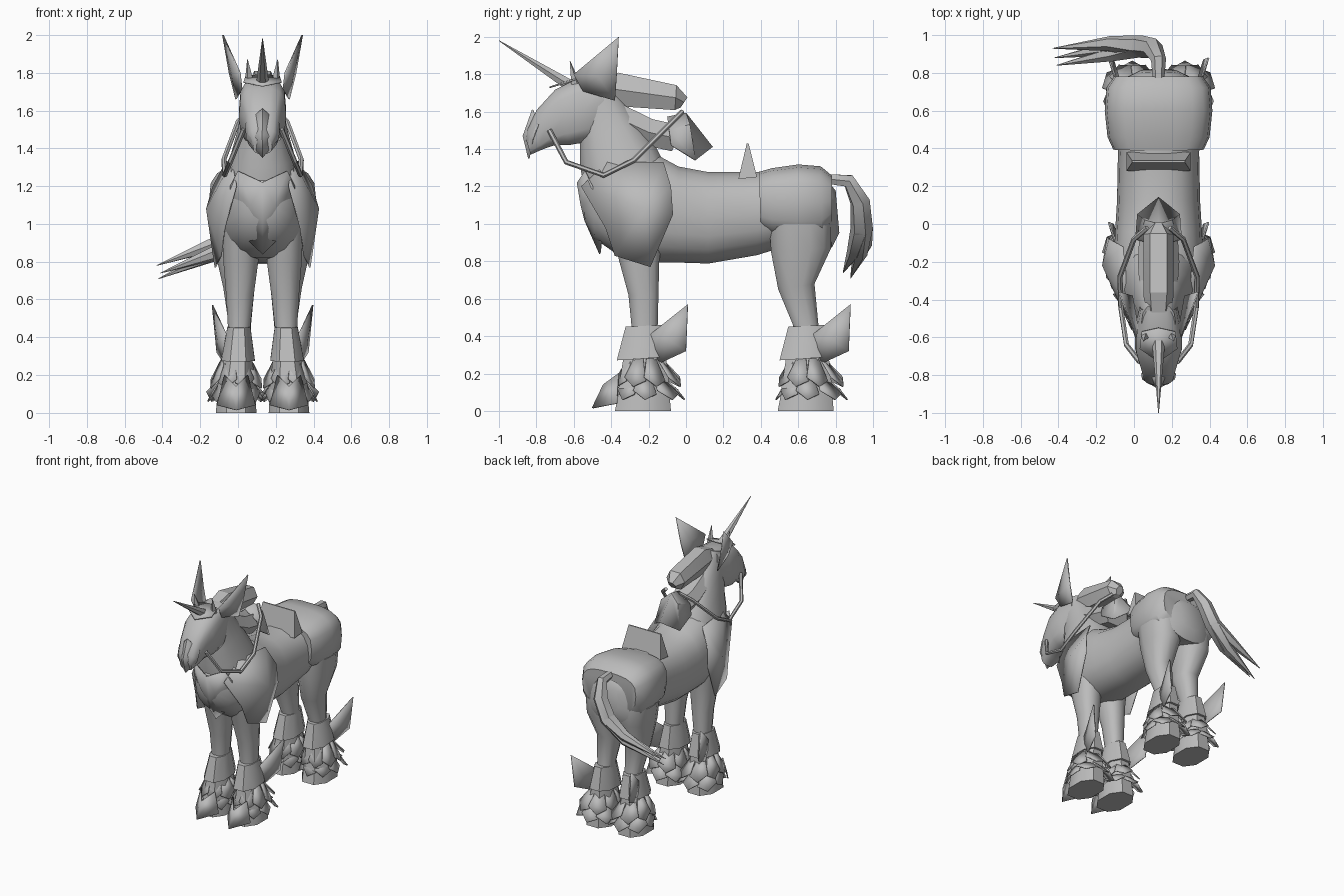
import bpy, bmesh, math
from mathutils import Vector

cube = bpy.data.objects.get("Cube")
if cube:
    bpy.data.objects.remove(cube, do_unlink=True)

MIDLINE = 0.13  # the body stands off centre because the tail swings sideways

grey = bpy.data.materials.new("plain_grey")
grey.use_nodes = True
grey.diffuse_color = (0.5, 0.5, 0.5, 1)
for node in grey.node_tree.nodes:
    if node.type == 'BSDF_PRINCIPLED':
        node.inputs["Base Color"].default_value = grey.diffuse_color
        node.inputs["Roughness"].default_value = 0.8


def finish(obj, mirror=False, thickness=0, angle=40):
    """Place the part on the midline, colour, shade, mirror and thicken it."""
    obj.location.x = MIDLINE
    obj.data.materials.clear()
    obj.data.materials.append(grey)
    bpy.ops.object.select_all(action='DESELECT')
    obj.select_set(True)
    bpy.context.view_layer.objects.active = obj
    bpy.ops.object.shade_smooth_by_angle(angle=math.radians(angle))
    if mirror:
        modifier = obj.modifiers.new("mirror", 'MIRROR')
        modifier.use_clip = True
    if thickness:
        modifier = obj.modifiers.new("thickness", 'SOLIDIFY')
        modifier.thickness = thickness
        modifier.offset = 0
    return obj


def mesh_object(name, bm):
    bmesh.ops.recalc_face_normals(bm, faces=bm.faces[:])
    mesh = bpy.data.meshes.new(name)
    bm.to_mesh(mesh)
    bm.free()
    obj = bpy.data.objects.new(name, mesh)
    bpy.context.scene.collection.objects.link(obj)
    return obj


def loft(name, rings, sides=14, boxy=0.85, mirror=False, angle=40):
    """Skin rings given as (x, y_a, z_a, y_b, z_b, half_width)."""
    bm = bmesh.new()
    loops = []
    for x, ya, za, yb, zb, half in rings:
        a, b = Vector((x, ya, za)), Vector((x, yb, zb))
        middle, radius = (a + b) / 2, (a - b) / 2
        loop = []
        for i in range(sides):
            turn = math.tau * (i + 0.5) / sides
            c, s = (math.copysign(abs(v) ** boxy, v) for v in (math.cos(turn), math.sin(turn)))
            loop.append(bm.verts.new(middle + radius * c + Vector((half * s, 0, 0))))
        loops.append(loop)
    for low, high in zip(loops, loops[1:]):
        for i in range(sides):
            j = (i + 1) % sides
            bm.faces.new((low[i], low[j], high[j], high[i]))
    bm.faces.new(loops[0])
    bm.faces.new(loops[-1])
    return finish(mesh_object(name, bm), mirror, angle=angle)


def central(rows):
    return [(0, *row) for row in rows]


def fan(outline, centre):
    """Split a domed plate into triangles around its highest point."""
    return [(p, q, centre) for p, q in zip(outline, outline[1:] + outline[:1])]


def panel(name, polygons, mirror=True, thickness=0.008, angle=30):
    bm = bmesh.new()
    for polygon in polygons:
        bm.faces.new([bm.verts.new(p) for p in polygon])
    bmesh.ops.remove_doubles(bm, verts=bm.verts[:], dist=0.0005)
    return finish(mesh_object(name, bm), mirror, thickness, angle)


def tube(name, points, radii, mirror=False, resolution=1):
    curve = bpy.data.curves.new(name, 'CURVE')
    curve.dimensions = '3D'
    curve.bevel_depth = 1
    curve.bevel_resolution = resolution
    curve.use_fill_caps = True
    spline = curve.splines.new('POLY')
    spline.points.add(len(points) - 1)
    for point, place, radius in zip(spline.points, points, radii):
        point.co = (*place, 1)
        point.radius = radius
    obj = bpy.data.objects.new(name, curve)
    bpy.context.scene.collection.objects.link(obj)
    bpy.ops.object.select_all(action='DESELECT')
    obj.select_set(True)
    bpy.context.view_layer.objects.active = obj
    bpy.ops.object.convert(target='MESH')
    return finish(bpy.context.view_layer.objects.active, mirror)


# Trunk, neck and head
loft("body", central([
    (-.56, 1.22, -.54, 1.02, .08), (-.5, 1.3, -.49, .92, .16), (-.35, 1.37, -.35, .82, .22),
    (-.15, 1.37, -.15, .79, .235), (-.04, 1.31, -.04, .79, .23), (.12, 1.28, .12, .785, .22),
    (.38, 1.28, .38, .83, .215), (.6, 1.3, .6, .9, .23), (.74, 1.25, .78, .87, .2),
    (.8, 1.18, .82, .95, .1)]), sides=18)
loft("neck", central([
    (-.54, 1.15, -.1, 1.3, .2), (-.57, 1.3, -.16, 1.42, .17), (-.57, 1.42, -.25, 1.55, .135),
    (-.59, 1.55, -.33, 1.66, .11), (-.62, 1.72, -.42, 1.78, .09)]))
loft("head", central([
    (-.46, 1.78, -.42, 1.56, .1), (-.6, 1.77, -.5, 1.44, .125), (-.7, 1.72, -.62, 1.42, .125),
    (-.8, 1.61, -.7, 1.42, .095), (-.85, 1.5, -.76, 1.4, .08), (-.855, 1.45, -.83, 1.37, .05)]),
    boxy=0.65)

# Face plate, horn, brow spikes and winged ears
panel("nose_plate", fan([(0, -.82, 1.61), (.09, -.79, 1.53), (.085, -.82, 1.45), (0, -.84, 1.35)],
                        (0, -.87, 1.47)))
panel("brow_plate", [[(0, -.73, 1.73), (.1, -.66, 1.75), (.09, -.57, 1.78), (0, -.55, 1.79)]])
tube("horn", [(0, -.62, 1.74), (0, -1, 1.98)], (.035, .002))
tube("brow_spike", [(.07, -.59, 1.75), (.08, -.62, 1.87)], (.025, .002), mirror=True, resolution=0)
panel("ear", fan([(.21, -.36, 2), (.12, -.6, 1.8), (.11, -.55, 1.71), (.14, -.38, 1.66),
                  (.175, -.37, 1.8)], (.16, -.47, 1.79)))

# Mane blocks down the back of the neck
loft("mane_crest", central([
    (-.52, 1.77, -.46, 1.66, .06), (-.36, 1.82, -.4, 1.62, .08), (-.05, 1.75, -.06, 1.6, .08),
    (.01, 1.68, -.03, 1.62, .03)]), sides=6, angle=20)
loft("mane_middle", central([
    (-.36, 1.66, -.32, 1.45, .1), (-.18, 1.57, -.22, 1.41, .11), (0, 1.53, -.08, 1.38, .1)]),
    sides=6, angle=20)
panel("mane_lower", [
    [(0, -.1, 1.57), (0, 0, 1.59), (.07, .02, 1.53), (.1, -.09, 1.5)],
    [(0, 0, 1.59), (0, .14, 1.41), (.11, .05, 1.34), (.07, .02, 1.53)],
    [(.1, -.09, 1.5), (.07, .02, 1.53), (.11, .05, 1.34), (.12, -.08, 1.42)]])

# Reins loop from the mouth to the mane
tube("rein", [(.1, -.73, 1.5), (.17, -.64, 1.33), (.2, -.44, 1.26), (.205, -.28, 1.34),
              (.13, -.08, 1.54), (.06, -.02, 1.6)], [.014] * 6, mirror=True)

# Body armour
panel("chest_plate", fan([(0, -.58, 1.22), (.13, -.54, 1.28), (.17, -.5, 1.2), (.16, -.46, 1.05),
                          (.08, -.45, .92), (0, -.46, .84), (0, -.54, 1.02)], (.06, -.56, 1.1)))
panel("shoulder_plate", fan([
    (.14, -.56, 1.2), (.16, -.42, 1.33), (.19, -.12, 1.33), (.26, -.08, 1.2), (.27, -.07, 1.05),
    (.25, -.19, .77), (.22, -.38, .83), (.2, -.43, .98)], (.295, -.22, 1.08)), angle=50)
loft("rump_armour", central([
    (.39, 1.28, .4, .96, .24), (.46, 1.3, .46, .93, .27), (.6, 1.32, .6, .91, .285),
    (.72, 1.31, .73, .92, .275), (.78, 1.26, .78, .99, .235)]), sides=18, boxy=0.65)
loft("saddle_back", central([(.28, 1.24, .38, 1.25, .17), (.325, 1.43, .335, 1.43, .14)]),
     sides=4, boxy=0)

# Tail swings to the side and splits into pointed locks
tail_root = [(0, .76, 1.24), (0, .87, 1.23), (-.03, .93, 1.12), (-.1, .94, .98)]
tail_tips = [(-.56, .93, .78), (-.55, .88, .71), (-.54, .84, .74)]
for bend, tip in zip([(-.26, .955, .89), (-.25, .93, .84), (-.24, .9, .85)], tail_tips):
    tube("tail_lock", tail_root + [bend, tip], (.03, .04, .055, .06, .04, .002))

# Legs
loft("front_leg", [
    (.12, -.42, 1.05, -.1, 1.05, .1), (.115, -.36, .8, -.14, .8, .095),
    (.12, -.31, .62, -.145, .62, .075), (.125, -.29, .42, -.15, .42, .058),
    (.13, -.28, .2, -.15, .2, .06)], mirror=True, sides=12)
loft("hind_leg", [
    (.14, .44, 1, .78, 1, .13), (.135, .45, .85, .78, .87, .12), (.125, .49, .65, .69, .68, .085),
    (.12, .57, .46, .71, .46, .06), (.13, .58, .2, .72, .2, .06)], mirror=True, sides=12)


def feathers(name, y, top, bottom, reach, phase):
    """Ring of drooping pointed plates around a foot."""
    polygons = []
    for i in range(8):
        turn = math.tau * (i + phase) / 8

        def spot(shift, radius, height):
            return (.14 + math.sin(turn + shift) * radius * 0.88,
                    y - math.cos(turn + shift) * radius, height)
        # plates at the heel reach further out
        far = reach * (1.25 if math.cos(turn) < -0.5 else 1)
        polygons.append([spot(-.3, .09, top), spot(.3, .09, top), spot(.42, far * .9, bottom + .03),
                         spot(0, far, bottom), spot(-.42, far * .9, bottom + .05)])
    panel(name, polygons)


# Hooves, cuffs, feathering and ankle wings
for end, y in (("front", -.22), ("hind", .65)):
    loft(end + "_cuff", [(.125, y - .11, .45, y + .1, .46, .065),
                         (.13, y - .16, .27, y + .14, .29, .095)], sides=8, mirror=True)
    loft(end + "_pastern", [(.13, y - .12, .3, y + .12, .3, .08),
                            (.14, y - .15, .12, y + .14, .13, .11)], sides=8, mirror=True)
    loft(end + "_hoof", [(.135, y - .13, .2, y + .13, .2, .1),
                         (.14, y - .17, 0, y + .15, 0, .115)], sides=8, mirror=True)
    feathers(end + "_upper_feathers", y, .28, .13, .165, 0.5)
    feathers(end + "_lower_feathers", y, .19, .06, .17, 0)
    panel(end + "_ankle_wing", fan([
        (.265, y + .23, .57), (.24, y + .22, .32), (.2, y + .09, .26), (.18, y, .3),
        (.19, y + .03, .41)], (.235, y + .13, .38)))

# Long toe guards on the front feet only
panel("toe_guard", [
    [(.14, -.5, .015), (.14, -.44, .14), (.2, -.36, .2), (.24, -.37, .04)],
    [(.14, -.5, .015), (.14, -.44, .14), (.08, -.36, .2), (.04, -.37, .04)]])
